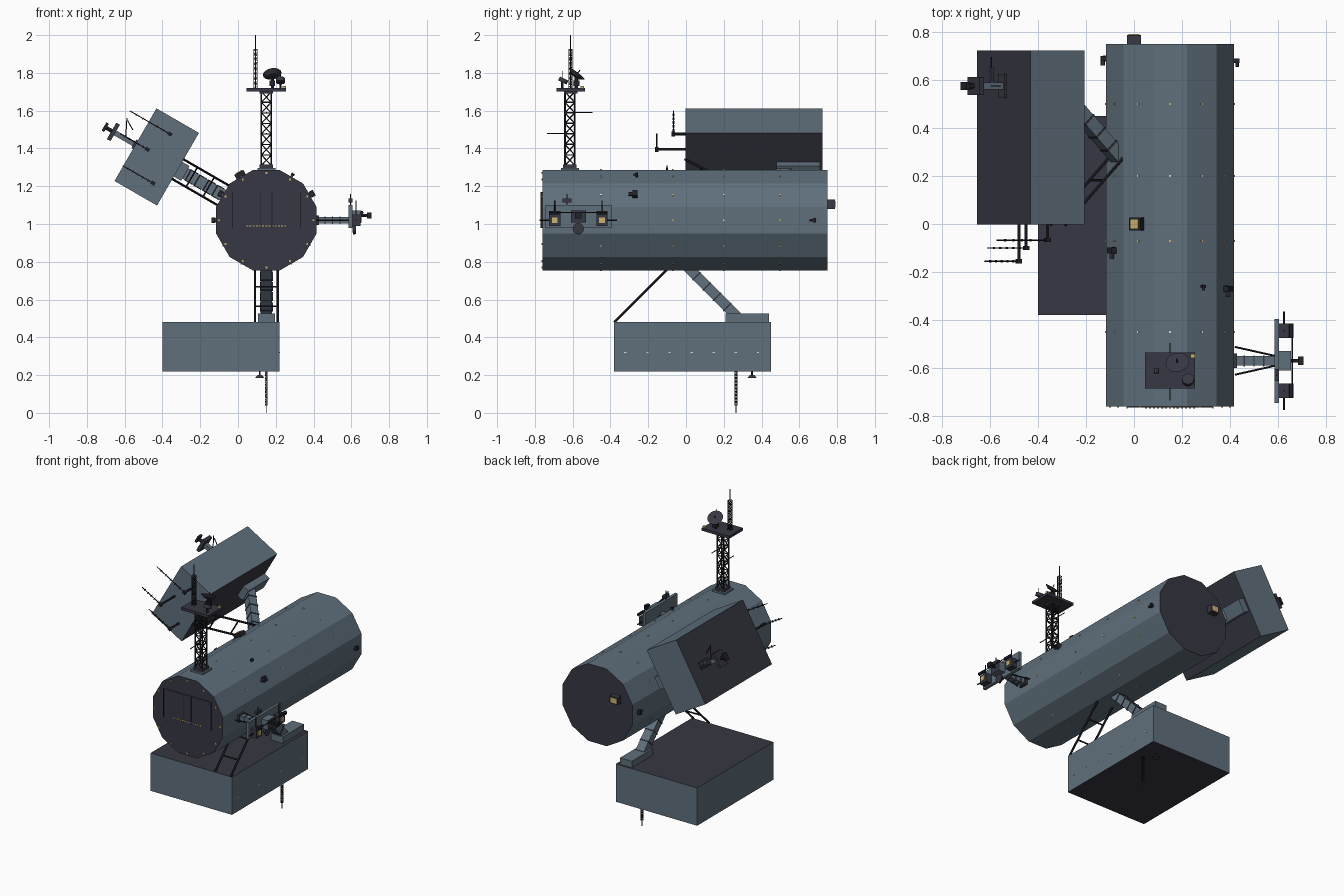
import bpy, bmesh, math
from mathutils import Matrix, Vector

if "Cube" in bpy.data.objects:
    bpy.data.objects.remove(bpy.data.objects["Cube"])


def material(name, red, green, blue):
    mat = bpy.data.materials.new(name)
    mat.use_nodes = True
    mat.diffuse_color = (red, green, blue, 1)
    shader = mat.node_tree.nodes["Principled BSDF"]
    shader.inputs["Base Color"].default_value = mat.diffuse_color
    return mat


PALETTE = [material("blue grey panel", .115, .16, .2),
           material("dark slate", .038, .038, .056),
           material("black metal", .016, .016, .024),
           material("warm yellow light", .62, .45, .15),
           material("white light", .7, .7, .75)]
BLUE, DARK, BLACK, YELLOW, WHITE = range(len(PALETTE))
X, Y, Z = (Vector(row) for row in Matrix.Identity(3))
CENTRE = Vector()
HULL_AXIS = X * .15 + Z * 1.02
THIN = .003


def radial(degrees, t=0, y=0, r=0):
    # Frame around the hull axis: x tangential, y along the hull, z outward
    turn = Matrix.Rotation(math.radians(degrees), 4, 'Y')
    return Matrix.Translation(HULL_AXIS) @ turn @ Matrix.Translation((t, y, r))


def along(start, run):
    # Matrix that lays a z-aligned primitive from start along run
    turn = Z.rotation_difference(run).to_matrix().to_4x4()
    return Matrix.Translation(start + run / 2) @ turn


class Part:
    """Collects primitives in one mesh, then becomes one object."""

    def __init__(self, name, frame):
        self.name, self.frame, self.bm = name, frame, bmesh.new()

    def __enter__(self):
        return self

    def __exit__(self, *error):
        mesh = bpy.data.meshes.new(self.name)
        self.bm.to_mesh(mesh)
        self.bm.free()
        for mat in PALETTE:
            mesh.materials.append(mat)
        obj = bpy.data.objects.new(self.name, mesh)
        obj.matrix_world = self.frame
        bpy.context.collection.objects.link(obj)

    def paint(self, made, mat, cap, cap_axis):
        for face in {f for v in made["verts"] for f in v.link_faces}:
            face.normal_update()
            on_cap = abs(face.normal.dot(cap_axis)) > .9
            face.material_index = cap if on_cap else mat

    def box(self, centre, size, mat=BLACK, cap=None):
        matrix = Matrix.Translation(centre) @ Matrix.Diagonal((*size, 1))
        made = bmesh.ops.create_cube(self.bm, size=1, matrix=matrix)
        self.paint(made, mat, mat if cap is None else cap, Z)

    def beam(self, start, run, width, height, mat=BLUE):
        matrix = along(start, run) @ Matrix.Diagonal((width, height, run.length, 1))
        made = bmesh.ops.create_cube(self.bm, size=1, matrix=matrix)
        self.paint(made, mat, mat, Z)

    def rod(self, start, run, radius=THIN, mat=BLACK, sides=6, flare=1, cap=None, twist=0):
        matrix = along(start, run) @ Matrix.Rotation(twist, 4, 'Z')
        made = bmesh.ops.create_cone(self.bm, cap_ends=True, segments=sides, radius1=radius,
                                     radius2=radius * flare, depth=run.length, matrix=matrix)
        self.paint(made, mat, mat if cap is None else cap, run.normalized())

    def truss(self, base, height, half, bays, radius):
        # Square lattice tower with alternating diagonals
        rise = Z * height / bays
        ring = [base + half * c for c in (-X - Y, X - Y, X + Y, Y - X)]
        for left, right in zip(ring, ring[1:] + ring[:1]):
            self.rod(left, Z * height, radius * 1.3)
            for bay in range(bays):
                lift = rise * bay
                a, b = (left, right) if bay % 2 else (right, left)
                self.rod(a + lift, b - a + rise, radius)
                self.rod(left + lift + rise, right - left, radius)


# Main hull: twelve-sided drum with dark ends
with Part("main_hull", radial(0)) as p:
    p.rod(Y * -.76, Y * 1.51, .275, BLUE, sides=12, cap=DARK, twist=math.pi / 12)

# Front door with frame lines, light strip and rim lights
with Part("front_door", radial(0, y=-.762)) as p:
    p.box(Z * .055, (.36, .006, .19), DARK)
    for x in (-.18, -.03, .03, .18):
        p.box(X * x - Y * .004 + Z * .055, (.004, .006, .19))
    for i in range(-6, 7):
        p.box(X * i / 60 - Y * .004 - Z * .03, (.01, .006, .006), YELLOW)
    for i in range(12):
        spoke = Matrix.Rotation(i * math.pi / 6, 3, 'Y') @ Z
        p.box(spoke / 4, (.01, .006, .01), YELLOW)

# Small lights on every hull side
for side in range(12):
    with Part("hull_lights", radial(side * 30, r=.267)) as p:
        for i, y in enumerate((-.45, -.07, .2, .5)):
            p.box(Y * y, (.008, .008, .006), YELLOW if i % 2 else WHITE)

# Cameras and lamps on the hull
for angle, y, size in ((60, -.27, .035), (30, -.26, .018), (-60, -.11, .035),
                       (90, .68, .025), (-90, .69, .03)):
    with Part("hull_camera", radial(angle, y=y, r=.28)) as p:
        p.rod(Z * -.02, Z * .02, size * .4, DARK)
        p.box(CENTRE, (size, size * .7, size * .7))
        p.rod(CENTRE, Y * -size, size * .3, DARK)
with Part("roof_lamp", radial(-30, r=.275)) as p:
    p.box(CENTRE, (.055, .055, .035))
    p.box(Z * .018, (.036, .036, .006), YELLOW)
with Part("rear_lamp", radial(0, t=-.15, y=.765, r=.085)) as p:
    p.box(CENTRE, (.06, .045, .05), DARK)
    p.box(Y * .023, (.045, .006, .035), YELLOW)


def pod(name, angle, t, y, width, length, arm_y, strut_y):
    # Outrigger box on a slanted arm and two struts
    frame = radial(angle, r=.54)
    with Part(name + "_box", frame) as p:
        p.box((t, y, .13), (width, length, .26), BLUE, DARK)
    with Part(name + "_arm", frame) as p:
        p.box(Y * (arm_y + .325) - Z * .02, (.09, .23, .05), BLUE)
        start, run = Y * arm_y - Z * .3, (Y + Z) * .27
        p.beam(start, run, .062, .054)
        for i in range(1, 5):
            p.beam(start + run * i / 5, run * .02, .068, .06, DARK)
    with Part(name + "_struts", frame) as p:
        start, run = Y * strut_y - Z * .28, (Z - Y) * .28
        for side in (X * .06, X * -.06):
            p.rod(start + side, run, .007)
        for step in (.33, .7):
            p.rod(start + run * step - X * .06, X * .12, .005)


pod("lower_pod", 180, .24, .035, .62, .83, 0, -.1)
pod("upper_pod", -60, 0, .36, .444, .725, .27, .275)

# Lower pod: side lights, hanging mast and small dish
with Part("lower_pod_lights", radial(180, t=-.07, r=.7)) as p:
    for i in range(-3, 4):
        p.box(Y * (i * .117 + .03), (.006, .012, .005), WHITE)
with Part("lower_antenna", radial(180, y=.265, r=.8)) as p:
    p.truss(CENTRE, .18, .006, 10, .0012)
    p.rod(CENTRE, Z * .22, .002)
with Part("lower_dish", radial(180, t=.035, y=.35, r=.8)) as p:
    p.rod(CENTRE, Z * .025, .005)
    p.rod(Z * .02, Z * .015, .012, DARK, sides=12, flare=2)

# Upper pod: bent aerials on the front end
for t, r, reach, length in ((.14, .67, .067, .245), (.01, .733, .155, .165),
                            (-.13, .617, .1, .186)):
    with Part("pod_aerial", radial(-60, t=t, r=r)) as p:
        tip = Y * -reach
        p.rod(CENTRE, tip, .007)
        p.box(tip, (.018, .018, .022))
        p.rod(tip, Z * length)
        for i in range(1, 6):
            p.box(tip + Z * length * i / 6, (.014, .01, THIN))

# Upper pod: outer sensor boom
with Part("sensor_boom", radial(-60, y=.575, r=.8)) as p:
    p.box(CENTRE, (.05, .1, .02), DARK)
    p.beam(CENTRE, Z * .13, .028, .03)
    p.box(Z * .135, (.1, .075, .022), DARK)
    p.rod(Z * .14, Z * .045, .012)
    p.box(Z * .185, (.05, .035, .015))
    p.rod(Z * .06, Y * .08, .012, DARK)
    p.rod(Z * .06, Y * .12)
    p.rod(Z * .06, X * .1 + Z * .05)
    p.rod(X * .06 + Z * .05, X * .03 + Z * .05)

# Top mast with platform
with Part("top_mast", radial(0, y=-.615, r=.27)) as p:
    p.box(CENTRE, (.095, .095, .014), BLUE)
    p.box(Z * .015, (.07, .07, .02), DARK)
    p.truss(Z * .02, .39, .026, 7, .0035)
    p.rod(Y * -.02 + Z * .19, Y * -.1)
    p.rod(Y * .02 + Z * .3, Y * .1)
with Part("mast_platform", radial(0, y=-.61, r=.69)) as p:
    p.box(Z * -.013, (.07, .07, .012), DARK)
    p.box(CENTRE, (.21, .15, .018), DARK)
    p.box(X * .095 + Y * .06 + Z * .014, (.018, .018, .012), YELLOW)
with Part("top_antenna", radial(0, t=-.057, y=-.612, r=.7)) as p:
    p.truss(CENTRE, .205, .009, 8, .0016)
    p.rod(CENTRE, Z * .28, .002)
with Part("top_dish", radial(0, t=.032, y=-.58, r=.7)) as p:
    facing = (Y * .6 + Z * .78 - X * .15).normalized()
    hub = Z * .07
    p.rod(CENTRE, hub, .009)
    p.rod(hub - facing * .012, facing * .018, .025, DARK, sides=16, flare=2)
    p.rod(hub, facing * .03)
    p.box(Z * .025, (.03, .03, .03))
with Part("small_dish", radial(0, t=.075, y=-.655, r=.7)) as p:
    p.rod(CENTRE, Z * .04, .007)
    p.rod(Z * .03, Y * .01 + Z * .02, .025, DARK, sides=12)
    p.rod(CENTRE, Z * .09, .002)

# Side boom carrying the sensor board (here -x is up)
with Part("side_boom", radial(90, y=-.57, r=.27)) as p:
    p.box(CENTRE, (.05, .06, .02), DARK)
    p.beam(CENTRE, Z * .17, .034, .04)
    for i in range(1, 4):
        p.box(Z * .04 * i, (.04, .046, .006), DARK)
    for side in (Y, -Y):
        p.rod(side * .058, Z * .17 - side * .038, .004)
with Part("sensor_board", radial(90, y=-.57, r=.445)) as p:
    p.box(X * -.02, (.12, .35, .02), BLUE)
    p.box(X * -.02 + Z * .035, (.065, .08, .05), BLUE, DARK)
    p.rod(X * -.025 + Z * .05, Z * .05, .008)
    p.box(X * -.025 + Z * .1, (.03, .035, .022))
    p.rod(X * .02 + Z * .02, X * .055, .006)
    p.rod(X * .045 + Z * .01, Z * .02, .02, DARK, sides=12, flare=1.5)
    p.rod(Y * -.06 - X * .08, X * -.06)
    p.box(Y * -.06 - X * .105, (.02, .05, .02), DARK)
    p.rod(Y * -.1 - X * .04 + Z * .065, Y * .2)
for side in (Y, -Y):
    with Part("board_camera", radial(90, y=-.57, r=.475)) as p:
        spot = side * .125
        p.box(spot, (.06, .06, .045), DARK)
        p.box(spot + Z * .024, (.03, .03, .006), YELLOW)
        p.rod(spot, side * .08, .004)
        p.rod(spot - Y * .03 - X * .04 + Z * .03, Y * .06, .01)
        p.rod(spot, X * -.105)
